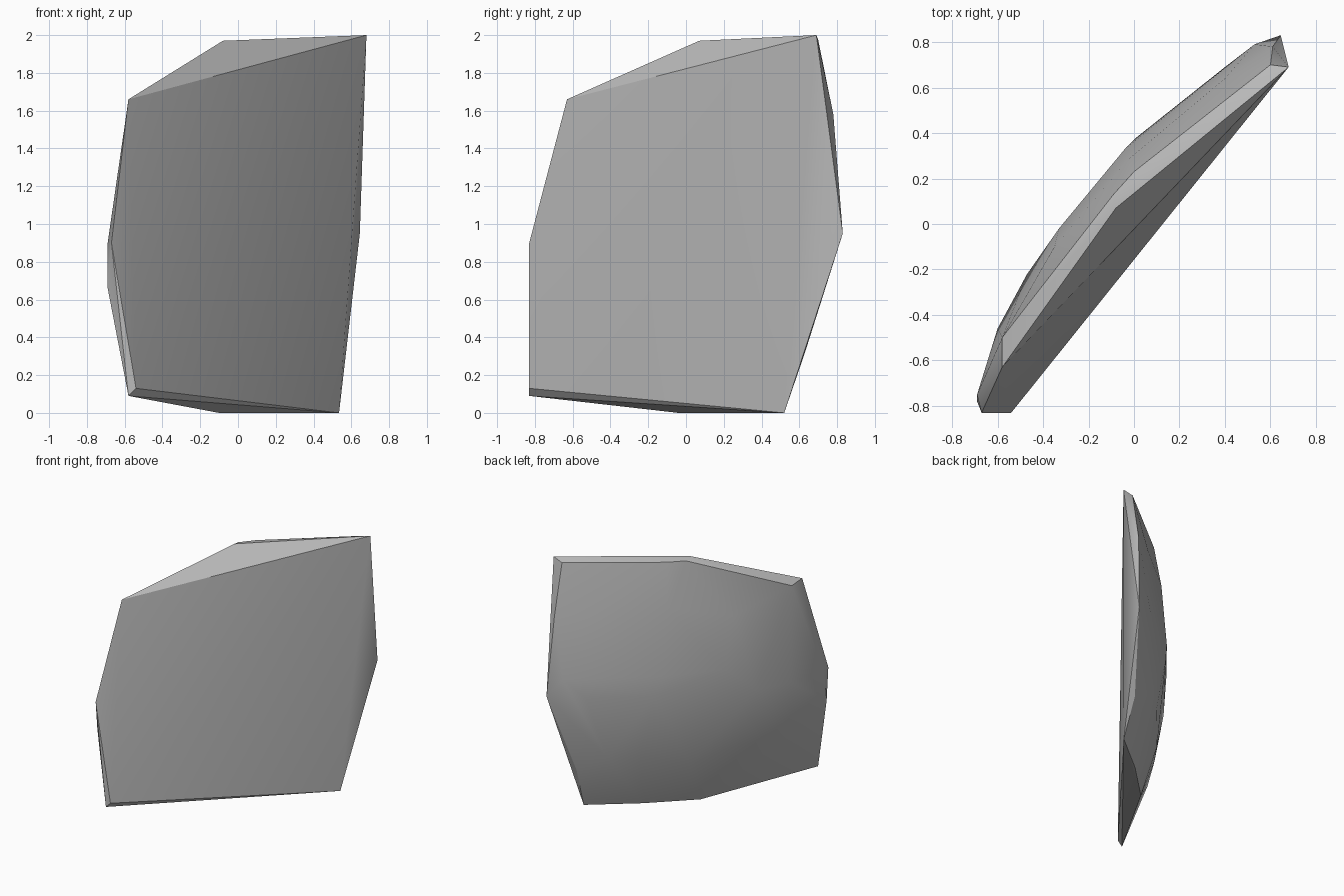
import bpy
import bmesh
import math

old = bpy.data.objects.get("Cube")
if old:
    bpy.data.objects.remove(old, do_unlink=True)

# Plain grey stone
stone = bpy.data.materials.new("grey_stone")
stone.use_nodes = True
grey = (0.5, 0.5, 0.5, 1)
stone.diffuse_color = grey
stone.node_tree.nodes["Principled BSDF"].inputs["Base Color"].default_value = grey

# Corners of the broad split face
split_face = [(.68, .69, 2), (-.58, -.63, 1.66), (-.67, -.83, .9),
              (-.54, -.83, .13), (.535, .52, 0)]
# Chipped rim around it
rim = [(-.08, .07, 1.97), (.6, .7, 1.975), (0, .23, 1.96), (-.09, .13, 1.957),
       (-.58, -.5, 1.65), (-.69, -.75, .9), (-.69, -.78, .66), (-.58, -.83, .09),
       (-.1, -.04, 0), (.2, .25, 0), (.52, .63, .32), (.645, .83, .95)]
# Gently bulging back
back = [(-.04, .33, 1.1), (.01, .38, .95), (.4, .69, .95), (.53, .79, 1.1),
        (-.33, -.02, 1.1), (-.47, -.22, .9), (-.6, -.46, .9), (.61, .78, 1.58),
        (-.35, -.1, 1.5), (-.03, .28, 1.62), (.4, .64, 1.6), (-.55, -.5, .45),
        (-.35, -.18, .45), (-.12, .12, .35), (.12, .4, .45), (.3, .56, .45)]

# Wrap the corners in one convex shard
bm = bmesh.new()
for p in split_face + rim + back:
    bm.verts.new(p)
bmesh.ops.convex_hull(bm, input=bm.verts[:])
bmesh.ops.delete(bm, geom=[v for v in bm.verts if not v.link_faces], context='VERTS')
bmesh.ops.recalc_face_normals(bm, faces=bm.faces[:])
mesh = bpy.data.meshes.new("rock_shard")
bm.to_mesh(mesh)
bm.free()
mesh.materials.append(stone)

shard = bpy.data.objects.new("rock_shard", mesh)
bpy.context.collection.objects.link(shard)
bpy.context.view_layer.objects.active = shard
shard.select_set(True)
bpy.ops.object.shade_smooth_by_angle(angle=math.radians(30))
